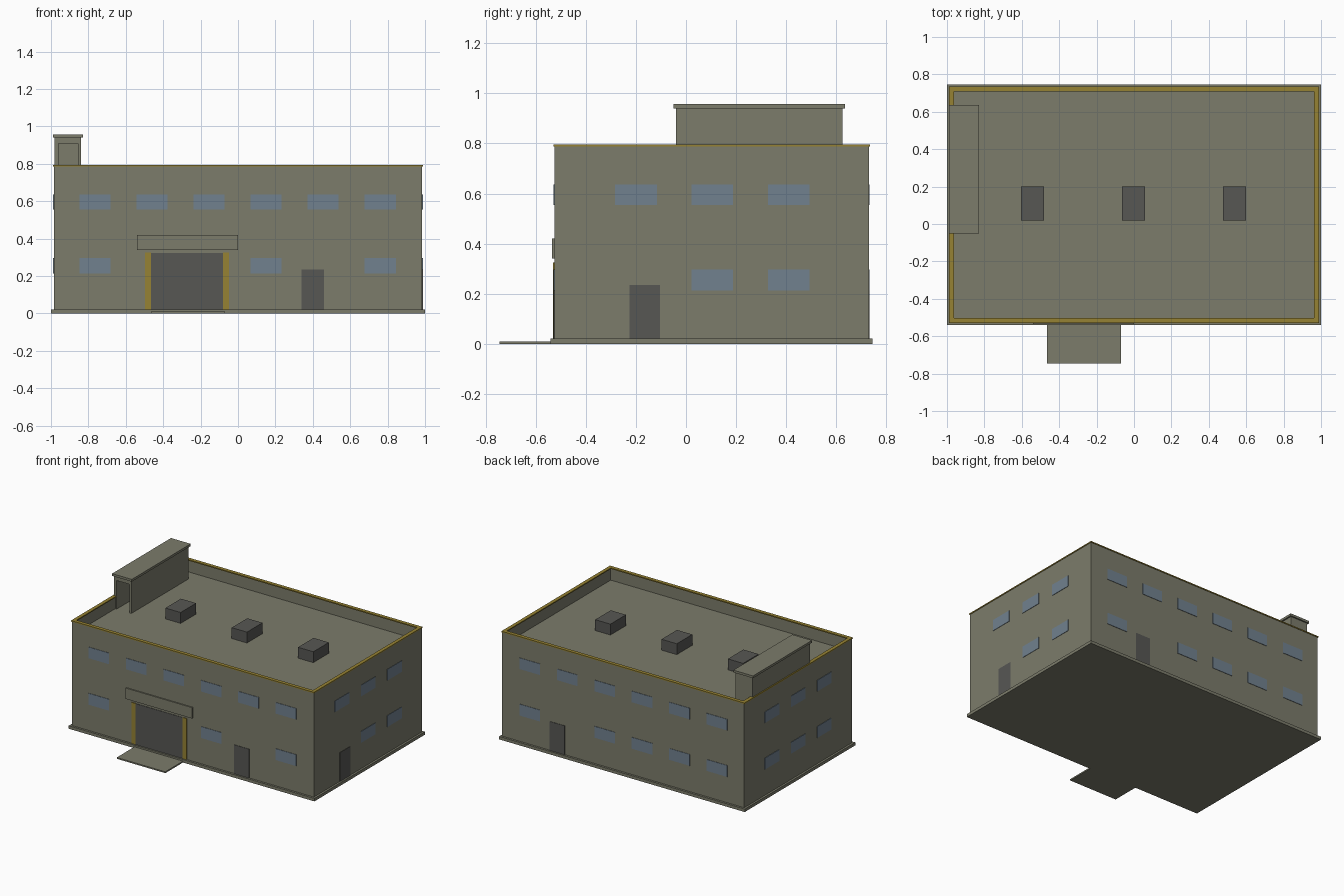
import bpy, bmesh

old = bpy.data.objects.get("Cube")
if old:
    bpy.data.objects.remove(old, do_unlink=True)


def material(name, rgb):
    m = bpy.data.materials.new(name)
    m.use_nodes = True
    m.diffuse_color = (*rgb, 1)
    m.node_tree.nodes["Principled BSDF"].inputs["Base Color"].default_value = (*rgb, 1)
    return m


WALL = material("olive grey", (0.2, 0.2, 0.147))
TRIM = material("mustard yellow", (0.305, 0.225, 0.033))
GLASS = material("dull blue", (0.165, 0.22, 0.275))
DARK = material("dark grey", (0.095, 0.095, 0.088))


def finish(name, bm, mat):
    bmesh.ops.recalc_face_normals(bm, faces=bm.faces)
    mesh = bpy.data.meshes.new(name)
    bm.to_mesh(mesh)
    bm.free()
    mesh.materials.append(mat)
    obj = bpy.data.objects.new(name, mesh)
    bpy.context.collection.objects.link(obj)
    return obj


def add_box(bm, x, y, z):
    verts = bmesh.ops.create_cube(bm, size=1)["verts"]
    for v in verts:
        v.co = [r[0] if c < 0 else r[1] for c, r in zip(v.co, (x, y, z))]


def box(name, x, y, z, mat):
    bm = bmesh.new()
    add_box(bm, x, y, z)
    return finish(name, bm, mat)


X, Y0, Y1 = 0.985, -0.525, 0.73      # outer wall planes
ROOF, TOP = 0.7, 0.787               # roof deck and parapet height


# Thin plate on one wall, centred at u along it
def plate(name, side, u, width, z, mat, thick=0.003):
    span = (u - width / 2, u + width / 2)
    if side == "front":
        return box(name, span, (Y0 - thick, Y0), z, mat)
    if side == "back":
        return box(name, span, (Y1, Y1 + thick), z, mat)
    if side == "left":
        return box(name, (X, X + thick), span, z, mat)
    return box(name, (-X - thick, -X), span, z, mat)


# Plinth and entrance apron
box("plinth", (-1, 1), (-0.54, 0.745), (0, 0.022), WALL)
box("entrance_apron", (-0.465, -0.07), (-0.745, -0.53), (0, 0.01), WALL)

# Walls with the roof deck sunk behind a parapet
bm = bmesh.new()
add_box(bm, (-X, X), (Y0, Y1), (0.02, TOP))
bm.normal_update()
deck = max(bm.faces, key=lambda f: f.calc_center_median().z)
bmesh.ops.inset_region(bm, faces=[deck], thickness=0.02)
pit = bmesh.ops.extrude_face_region(bm, geom=[deck])
for v in [g for g in pit["geom"] if isinstance(g, bmesh.types.BMVert)]:
    v.co.z = ROOF
bmesh.ops.delete(bm, geom=[deck], context="FACES")
finish("walls_and_roof", bm, WALL)

# Yellow coping around the parapet
bm = bmesh.new()
out, w, z = 0.004, 0.026, (TOP, 0.795)
for s in (-1, 1):
    xs = sorted((s * (X + out), s * (X + out - w)))
    add_box(bm, xs, (Y0 - out, Y1 + out), z)
inner = X + out - w
add_box(bm, (-inner, inner), (Y0 - out, Y0 - out + w), z)
add_box(bm, (-inner, inner), (Y1 + out - w, Y1 + out), z)
finish("parapet_coping", bm, TRIM)

# Windows: upper and lower rows, listed by column on each wall
long_cols = [-0.765 + 0.305 * i for i in range(6)]
short_cols = [-0.2 + 0.305 * i for i in range(3)]
rows = {"upper": (0.555, 0.637), "lower": (0.213, 0.297)}
lower_used = {"front": (0, 3, 5), "back": (0, 1, 2, 3, 5),
              "left": (1, 2), "right": (0, 1, 2)}
for side, used in lower_used.items():
    cols = long_cols if side in ("front", "back") else short_cols
    for row, z in rows.items():
        for i, u in enumerate(cols):
            if row == "upper" or i in used:
                plate(f"{side}_{row}_window_{i + 1}", side, u, 0.167, z, GLASS)

# Doors
for side, u in (("front", 0.4), ("left", -0.165), ("back", 0.535)):
    plate(f"{side}_door", side, u, 0.122, (0.022, 0.235), DARK)
plate("loading_door", "front", -0.272, 0.39, (0.022, 0.323), DARK)
for n, u in (("right", -0.48), ("left", -0.065)):
    plate(f"{n}_door_post", "front", u, 0.032, (0.022, 0.325), TRIM, 0.005)
plate("entrance_fascia", "front", -0.27, 0.54, (0.34, 0.42), WALL, 0.009)

# Rooftop vents
for i, x in enumerate((-0.543, -0.003, 0.537)):
    box(f"roof_vent_{i + 1}", (x - 0.062, x + 0.062), (0.02, 0.2), (ROOF, 0.78), DARK)

# Hollow rooftop stair housing, open at the front
bm = bmesh.new()
add_box(bm, (-0.98, -0.96), (-0.04, 0.625), (ROOF, 0.94))
add_box(bm, (-0.855, -0.84), (-0.04, 0.625), (ROOF, 0.94))
add_box(bm, (-0.96, -0.855), (0.605, 0.625), (ROOF, 0.94))
add_box(bm, (-0.96, -0.855), (-0.04, 0.605), (0.91, 0.94))
finish("stair_housing", bm, WALL)
box("stair_housing_cap", (-0.99, -0.83), (-0.05, 0.635), (0.94, 0.957), WALL)
